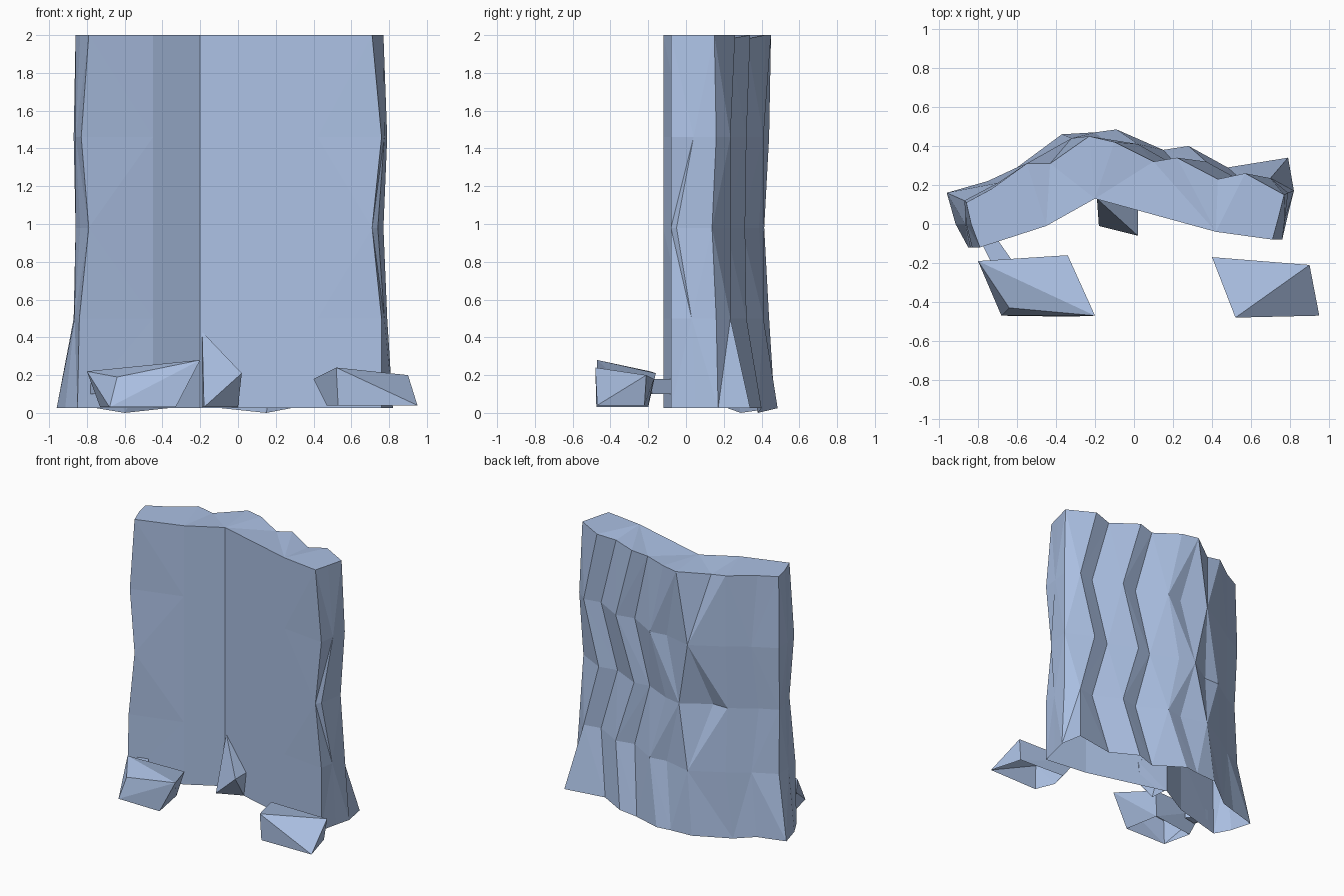
import bpy, bmesh

if "Cube" in bpy.data.objects:
    bpy.data.objects.remove(bpy.data.objects["Cube"])

# One flat colour for the whole rock formation
stone = bpy.data.materials.new("blue_grey_stone")
stone.diffuse_color = (0.41, 0.53, 0.77, 1)
stone.use_nodes = True
stone.node_tree.nodes["Principled BSDF"].inputs["Base Color"].default_value = stone.diffuse_color


def finish(bm, name):
    mesh = bpy.data.meshes.new(name)
    bm.to_mesh(mesh)
    bm.free()
    mesh.materials.append(stone)
    obj = bpy.data.objects.new(name, mesh)
    bpy.context.collection.objects.link(obj)
    return obj


def hull(name, points):
    """Faceted stone: convex hull of a few corner points, open underneath."""
    bm = bmesh.new()
    verts = [bm.verts.new(p) for p in points]
    bmesh.ops.convex_hull(bm, input=verts)
    bmesh.ops.delete(bm, geom=[v for v in bm.verts if not v.link_faces], context='VERTS')
    bmesh.ops.recalc_face_normals(bm, faces=bm.faces[:])
    bm.normal_update()
    under = [f for f in bm.faces if f.normal.z < -.95 and f.calc_center_median().z < .06]
    bmesh.ops.delete(bm, geom=under, context='FACES')
    return finish(bm, name)


# Back outlines of the cliff, running right to left (corner, then ridge/groove pairs)
folded = [(.77, .15), (.57, .26), (.43, .23), (.22, .34), (.10, .32), (-.10, .42),
          (-.23, .45), (-.43, .31), (-.55, .31), (-.73, .18), (-.86, .11)]
shifted = [(.79, .16), (.70, .235), (.57, .21), (.37, .32), (.23, .29), (.02, .41),
           (-.11, .39), (-.32, .44), (-.55, .31), (-.70, .21), (-.87, .12)]
foot = [(.82, .17), (.79, .34), (.48, .29), (.28, .40), (.15, .38), (-.09, .485),
        (-.20, .47), (-.37, .46), (-.60, .29), (-.75, .22), (-.96, .16)]

# Levels: height, back outline, back y scale, left front x, right front x, right middle y
levels = [(.025, foot, 1, -.85, .76, .05),
          (.50, shifted, 1, -.84, .76, .03),
          (.98, folded, .92, -.79, .71, -.05),
          (1.46, shifted, 1, -.83, .76, .04),
          (2.0, folded, 1, -.79, .71, .03)]

# Cliff wall: stacked rings, with folded front and pleated back, open underneath
bm = bmesh.new()
rings = []
for z, back, s, lx, rx, my in levels:
    ring = [(lx, -.12), (-.45, -.01), (-.20, .13), (.42, -.04), (rx, -.08),
            ((rx + back[0][0]) / 2, my)]
    ring += [(x, y * s) for x, y in back]
    ring.append(((lx + back[-1][0]) / 2 - .01, 0))
    rings.append([bm.verts.new((x, y, z)) for x, y in ring])
n = len(rings[0])
for k, (lo, hi) in enumerate(zip(rings, rings[1:])):
    for i in range(n):
        j = (i + 1) % n
        a, b, c, d = lo[i], lo[j], hi[j], hi[i]
        # alternate the diagonals so the pleats become diamonds
        if (i + k) % 2 == 0:
            bm.faces.new((a, b, c)), bm.faces.new((a, c, d))
        else:
            bm.faces.new((a, b, d)), bm.faces.new((b, c, d))
bmesh.ops.triangulate(bm, faces=[bm.faces.new(rings[-1])])
# low points of the bottom edge, and slightly sunken grooves on the top
for i in (10, 14):
    rings[0][i].co.z = 0
for i in (8, 10, 13):
    rings[-1][i].co.z = 1.98
finish(bm, "cliff_wall")

# Loose boulders in front
hull("left_boulder", [(-.80, -.19, .22), (-.34, -.16, .21), (-.20, -.47, .28), (-.64, -.43, .19),
                      (-.73, -.25, .03), (-.68, -.47, .03), (-.33, -.475, .03), (-.38, -.20, .03)])
hull("right_boulder", [(.40, -.17, .18), (.52, -.48, .24), (.90, -.21, .20),
                       (.95, -.47, .04), (.53, -.475, .04), (.47, -.33, .04),
                       (.50, -.20, .04), (.88, -.22, .04)])

# Pointed shard leaning in the front fold
hull("fold_shard", [(-.19, .13, .43), (-.18, -.01, .03), (.02, -.06, .21),
                    (.02, .075, .21), (.0, .07, .03), (-.19, .13, .03)])

# Small stone bridging the left boulder and the wall
hull("bridge_stone", [(x, y, z) for x, y in ((-.78, -.10), (-.70, -.08), (-.63, -.18), (-.73, -.20))
                      for z in (.10, .18)])
